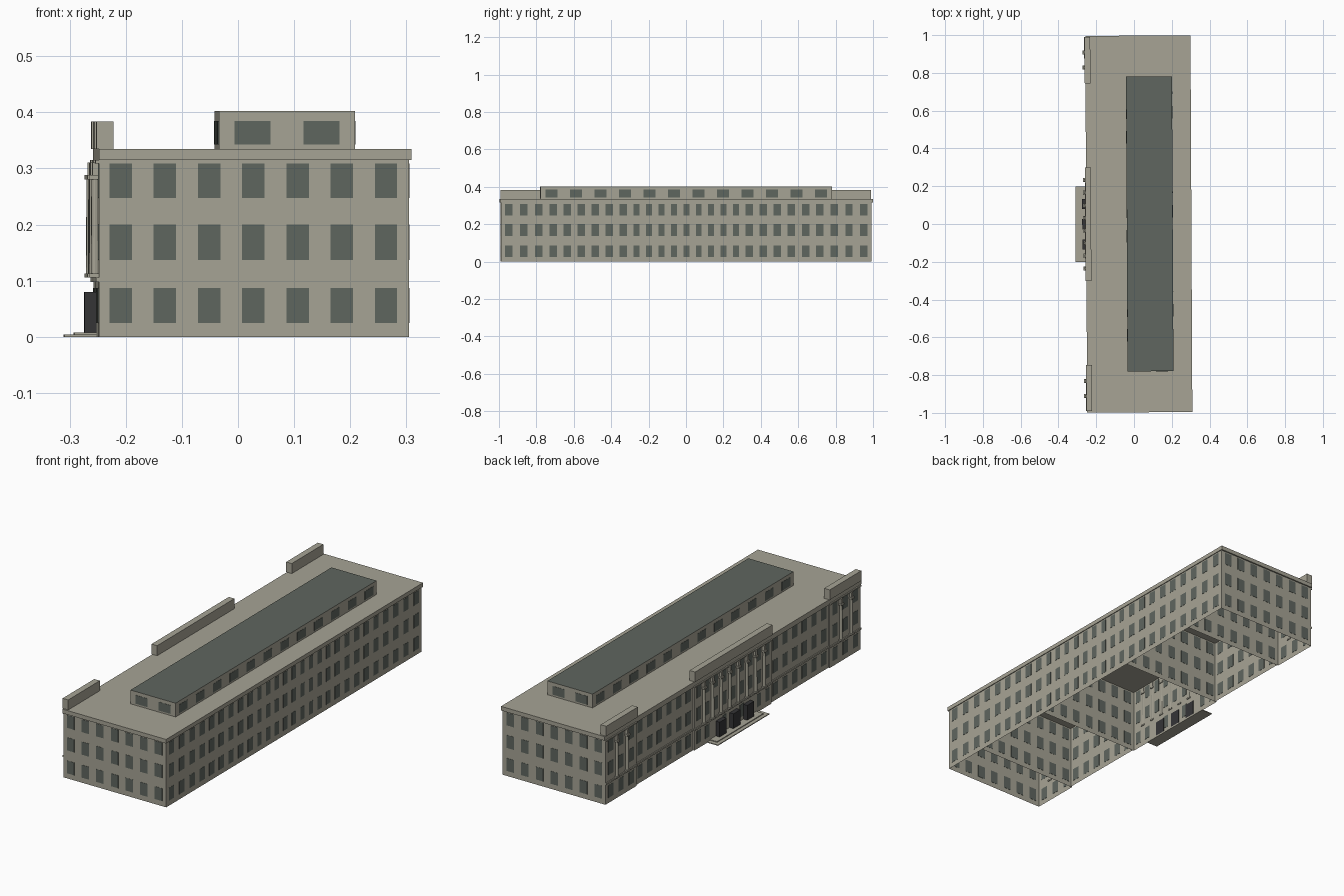
import bpy, bmesh, math
from mathutils import Matrix

if "Cube" in bpy.data.objects:
    bpy.data.objects.remove(bpy.data.objects["Cube"])

def mat(name, c):
    m = bpy.data.materials.new(name)
    m.diffuse_color = (*c, 1)
    m.use_nodes = True
    m.node_tree.nodes["Principled BSDF"].inputs["Base Color"].default_value = m.diffuse_color
    return m

STONE = mat("stone", (0.385, 0.37, 0.30))
GLASS = mat("window_and_roof_grey_green", (0.115, 0.133, 0.115))
BLACK = mat("door_black", (0.035, 0.035, 0.037))
TURN = Matrix.Rotation(math.atan(0.005), 4, 'Z')   # plan is very slightly turned

def finish(name, bm, *mats):
    bm.transform(TURN)
    me = bpy.data.meshes.new(name)
    bm.to_mesh(me)
    bm.free()
    for m in mats:
        me.materials.append(m)
    ob = bpy.data.objects.new(name, me)
    bpy.context.collection.objects.link(ob)
    return ob

def box(bm, x0, x1, y0, y1, z0, z1):
    m = Matrix.Translation(((x0+x1)/2, (y0+y1)/2, (z0+z1)/2)) @ Matrix.Diagonal((x1-x0, y1-y0, z1-z0, 1))
    return bmesh.ops.create_cube(bm, size=1, matrix=m)["verts"]

def boxes(name, m, *specs):
    bm = bmesh.new()
    for s in specs:
        box(bm, *s)
    return finish(name, bm, m)

BACK, FACE, WING = 0.30, -0.253, -0.246
ROWS = [(0.025, 0.087), (0.137, 0.20), (0.247, 0.309)]
# y start, y end, facade x, window count, window half width
BLOCKS = [(-0.99, -0.75, FACE, 3, 0.02), (-0.75, -0.30, WING, 6, 0.02), (-0.30, 0.30, FACE, 9, 0.016),
          (0.30, 0.75, WING, 6, 0.02), (0.75, 0.99, FACE, 3, 0.02)]
T = 0.001

# Walls: thin shells open at the bottom, with cross walls between the blocks
bm = bmesh.new()
def wall(xa, ya, xb, yb):
    bm.faces.new([bm.verts.new(p) for p in ((xa, ya, 0), (xb, yb, 0), (xb, yb, 0.316), (xa, ya, 0.316))])
for y0, y1, fx, n, hw in BLOCKS:
    wall(fx, y1, fx, y0)
    wall(BACK, y0, BACK, y1)
for y in (-0.99, -0.75, -0.30, 0.30, 0.75):
    wall(FACE, y, BACK, y)
wall(BACK, 0.99, FACE, 0.99)
finish("walls", bm, STONE)

# Window plates on every wall
plates = []
for y0, y1, fx, n, hw in BLOCKS:
    step = (y1 - y0) / n
    for i in range(n):
        y = y0 + step * (i + 0.5)
        for r, (z0, z1) in enumerate(ROWS):
            plates.append((BACK-T, BACK+T, y-hw, y+hw, z0, z1))
            if not (n == 9 and r == 0 and i in (2, 4, 6)):
                plates.append((fx-T, fx+T, y-hw, y+hw, z0, z1))
for y in (-0.99, -0.75, -0.30, 0.30, 0.75, 0.99):
    for i in range(7):
        x = -0.214 + i * 0.0788
        for z0, z1 in ROWS:
            plates.append((x-0.02, x+0.02, y-T, y+T, z0, z1))
boxes("windows", GLASS, *plates)

# Roof slab with cornice edge, and raised parapets
boxes("roof_cornice", STONE, (FACE, 0.304, -0.997, 0.997, 0.315, 0.335))
boxes("parapets", STONE, *[(-0.257, -0.227, a, b, 0.335, 0.384)
                           for a, b in ((-0.99, -0.745), (-0.30, 0.30), (0.745, 0.99))])

# Penthouse with grey-green roof
bm = bmesh.new()
box(bm, -0.038, 0.205, -0.78, 0.78, 0.335, 0.402)
bm.normal_update()
for f in bm.faces:
    f.material_index = 1 if f.normal.z > 0.5 else 0
finish("penthouse", bm, STONE, GLASS)
plates = []
for i in range(12):
    y = (i - 5.5) * 0.131
    for x in (-0.038, 0.205):
        plates.append((x-T, x+T, y-0.033, y+0.033, 0.343, 0.385))
for x in (0.022, 0.145):
    for y in (-0.78, 0.78):
        plates.append((x-0.032, x+0.032, y-T, y+T, 0.343, 0.385))
boxes("penthouse_windows", GLASS, *plates)

# Ledges along the entrance facade
ledges = []
for y0, y1, fx, n, hw in BLOCKS:
    ledges.append((fx-0.005, fx, y0, y1, 0.098, 0.106))
    ledges.append((fx-0.006, fx, y0, y1, 0.309, 0.315))
boxes("facade_ledges", STONE, *ledges)

# Columns with square bases and capitals
bm = bmesh.new()
for y in [(i - 3.5) * 0.0667 for i in range(8)] + [s * c for s in (-1, 1) for c in (0.83, 0.91)]:
    bmesh.ops.create_cone(bm, cap_ends=True, segments=12, radius1=0.0075, radius2=0.0065, depth=0.172,
                          matrix=Matrix.Translation((-0.259, y, 0.196)))
    for z0, z1 in ((0.106, 0.113), (0.28, 0.288)):
        box(bm, -0.269, -0.249, y-0.011, y+0.011, z0, z1)
    box(bm, -0.264, -0.25, y-0.007, y+0.007, 0.288, 0.311)
col = finish("columns", bm, STONE)

# Entrance doors and steps
boxes("doors", BLACK, *[(-0.274, -0.25, y-0.027, y+0.027, 0.008, 0.08) for y in (-0.107, 0, 0.107)])
boxes("entrance_steps", STONE, (-0.31, -0.25, -0.20, 0.20, 0, 0.004), (-0.292, -0.25, -0.18, 0.18, 0.004, 0.008))
